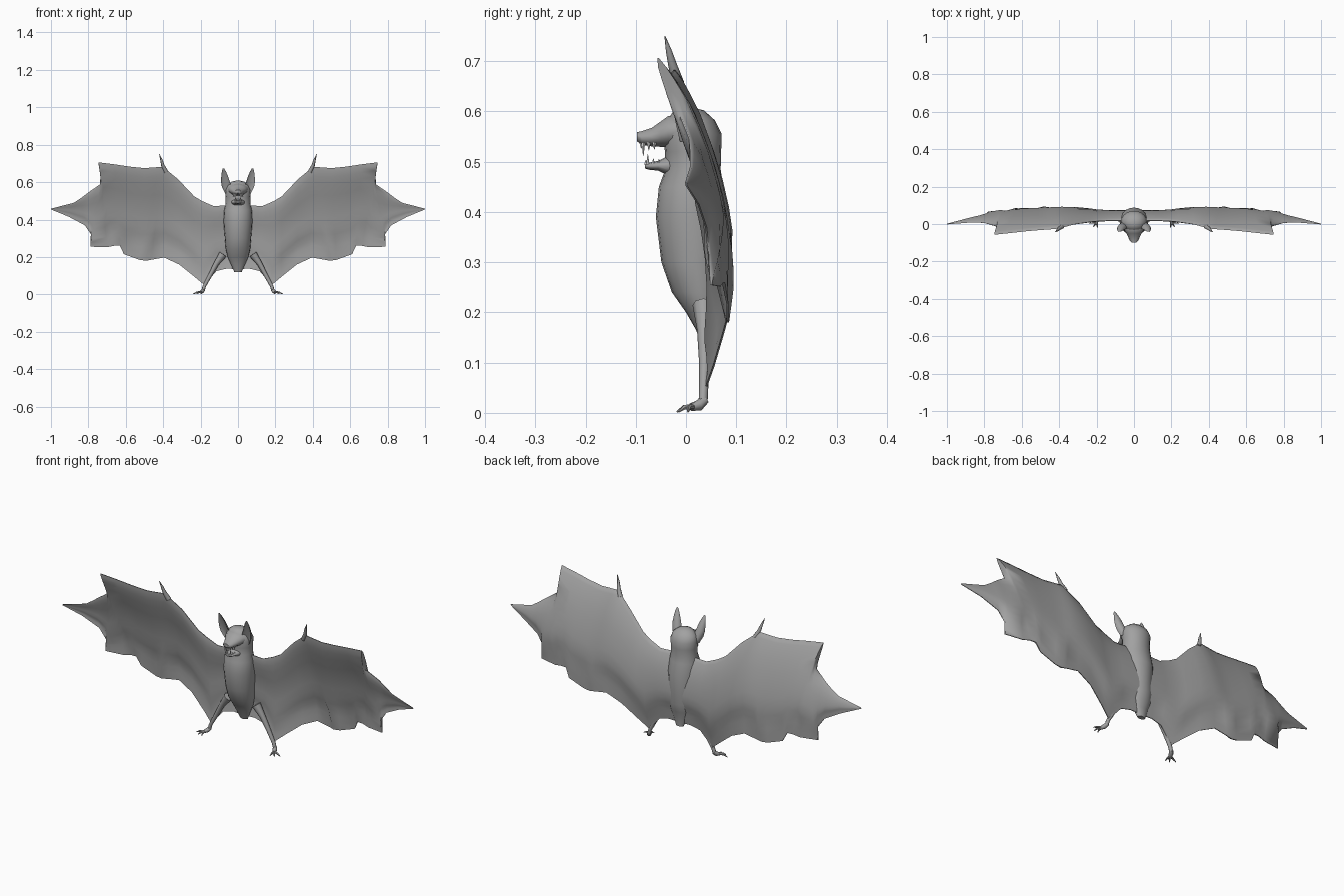
import bpy, bmesh, math
from mathutils import Vector


def material(name, c):
    m = bpy.data.materials.new(name)
    m.diffuse_color = (*c, 1)
    return m


FUR = material("grey_fur", (0.36, 0.36, 0.36))
TOOTH = material("white_tooth", (0.85, 0.85, 0.85))


def loft(name, rings, mat=FUR, mirror=False, caps=(True, True), angle=50):
    """Skin a list of equal-length point rings."""
    bm = bmesh.new()
    vs = [[bm.verts.new(p) for p in r] for r in rings]
    n = len(rings[0])
    for a, b in zip(vs, vs[1:]):
        for i in range(n):
            j = (i + 1) % n
            bm.faces.new((a[i], a[j], b[j], b[i]))
    if caps[0]:
        bm.faces.new(vs[0])
    if caps[1]:
        bm.faces.new(vs[-1])
    bmesh.ops.recalc_face_normals(bm, faces=bm.faces)
    me = bpy.data.meshes.new(name)
    bm.to_mesh(me)
    bm.free()
    me.materials.append(mat)
    ob = bpy.data.objects.new(name, me)
    bpy.context.collection.objects.link(ob)
    bpy.ops.object.select_all(action='DESELECT')
    ob.select_set(True)
    bpy.context.view_layer.objects.active = ob
    bpy.ops.object.shade_smooth_by_angle(angle=math.radians(angle))
    if mirror:
        ob.modifiers.new("mirror", 'MIRROR').use_clip = True
    return ob


def circle(n):
    return [(math.cos(2 * math.pi * i / n), math.sin(2 * math.pi * i / n)) for i in range(n)]


def tube(name, pts, n=8, mat=FUR, mirror=True):
    """Tapered tube through (x, y, z, radius) points."""
    ps = [Vector(p[:3]) for p in pts]
    rings = []
    for i, p in enumerate(ps):
        d = (ps[min(i + 1, len(ps) - 1)] - ps[max(i - 1, 0)]).normalized()
        u = d.cross(Vector((0, 1, 0.01))).normalized()
        if abs(d.y) > 0.95:
            u = Vector((1, 0, 0))
        v = d.cross(u).normalized()
        rings.append([p + (u * c + v * s) * pts[i][3] for c, s in circle(n)])
    return loft(name, rings, mat, mirror)


# Torso and head: z, centre y, half width, half depth
body = [(.12, .05, .02, .012), (.165, .042, .04, .022), (.2, .038, .055, .038),
        (.24, .028, .065, .056), (.3, .018, .07, .067), (.39, .014, .077, .074),
        (.45, .01, .074, .064), (.485, .014, .066, .055), (.52, .014, .066, .056),
        (.555, .013, .069, .058), (.583, .01, .06, .047), (.602, .006, .035, .03),
        (.608, .004, .01, .01)]
loft("torso_and_head", [[(rx * c, y + ry * s, z) for c, s in circle(20)]
                        for z, y, rx, ry in body])

# Muzzle and lower jaw: y, centre z, half width, half height
upper = [(0, .562, .06, .032), (-.035, .56, .05, .032), (-.05, .555, .04, .026),
         (-.068, .549, .031, .019), (-.088, .547, .024, .014), (-.098, .55, .014, .009)]
lower = [(0, .5, .045, .03), (-.035, .492, .035, .02), (-.055, .492, .027, .01),
         (-.075, .491, .019, .007), (-.082, .491, .01, .004)]
for name, prof in (("muzzle", upper), ("lower_jaw", lower)):
    loft(name, [[(rx * c, y, z + rz * s) for c, s in circle(14)] for y, z, rx, rz in prof])

# Teeth in two facing rows, fangs longest
for i, (x, y, ln) in enumerate([(.006, -.089, .012), (.015, -.085, .027),
                                (.021, -.074, .016), (.025, -.063, .014)]):
    tube("upper_tooth_%d" % i, [(x, y, .538, .0045), (x, y, .538 - ln, .0005)], 6, TOOTH)
    tube("lower_tooth_%d" % i, [(x * .75, y + .009, .494, .004),
                                (x * .75, y + .009, .494 + ln * .8, .0005)], 6, TOOTH)

# Cupped ears: z, centre x, centre y, half width, half depth
ear = [(.54, .05, .0, .018, .03), (.575, .06, -.008, .026, .026), (.605, .068, -.014, .023, .022),
       (.635, .072, -.02, .017, .015), (.66, .076, -.026, .01, .007), (.674, .078, -.03, .003, .003)]
loft("ear", [[(x + rx * c, y + ry * (s if s > 0 else -.45 * s) - .012, z) for c, s in circle(16)]
             for z, x, y, rx, ry in ear], mirror=True)

# Wing stations: leading edge x, y, z, trailing edge x, y, z, finger ridge (1 = bone)
wing = [(0, .02, .475, 0, .05, .135, 0), (.07, .02, .475, .06, .05, .138, 0),
        (.13, .02, .472, .115, .048, .125, 0), (.19, .018, .498, .18, .04, .05, .6),
        (.235, .013, .525, .23, .055, .092, 0), (.32, .0, .615, .315, .075, .16, 0),
        (.375, -.015, .66, .395, .085, .197, 0), (.40, -.022, .683, .465, .085, .185, 0),
        (.43, -.025, .68, .49, .083, .18, 1), (.5, -.03, .675, .525, .083, .184, 0),
        (.58, -.037, .683, .61, .083, .215, 0), (.66, -.046, .695, .632, .075, .26, 1),
        (.747, -.055, .706, .662, .073, .26, 0), (.736, -.03, .64, .70, .067, .252, 0),
        (.735, -.01, .59, .79, .05, .255, .8), (.80, .008, .545, .785, .045, .32, 0),
        (.835, .01, .518, .82, .04, .37, 0), (.877, .01, .49, .905, .025, .415, 0),
        (1, 0, .458, 1, 0, .454, 0)]
STEPS = [0, .04, .1, .18, .3, .42, .54, .64, .72, .79, .86, .93, 1]


def section(s):
    a, b, bone = Vector(s[:3]), Vector(s[3:6]), s[6]
    size = min(1, (b - a).length / .4)
    end = .74 + .2 * bone
    front, back = [], []
    for t in STEPS:
        p = a.lerp(b, t)
        p.y += .032 * size * math.sin(math.pi * t)
        rise = min(1, t / .18) ** .6
        k = min(1, max(0, (t - .62 - .2 * bone) / (end + .1 - .62 - .2 * bone)))
        h = .002 + .019 * size * rise * (1 - k * k * (3 - 2 * k))
        front.append((p.x, p.y - h, p.z))
        back.append((p.x, p.y + h * .7, p.z))
    return front + back[::-1]


loft("wing", [section(s) for s in wing], mirror=True, caps=(False, True), angle=70)

# Thumb claw on the leading edge
tube("thumb_claw", [(.385, -.015, .655, .012), (.402, -.026, .69, .009),
                    (.41, -.034, .72, .006), (.421, -.042, .75, .001)])

# Legs, feet and toes
tube("leg", [(.08, .035, .215, .022), (.115, .036, .165, .014), (.15, .037, .1, .011),
             (.18, .035, .045, .009), (.187, .034, .02, .009)])
tube("foot", [(.184, .038, .026, .009), (.192, .026, .015, .011), (.2, .01, .011, .008)])
for i, (x, y) in enumerate([(.24, .004), (.218, -.015), (.195, -.018)]):
    tube("toe_%d" % i, [(.197, .015, .012, .006), ((x + .2) / 2, y / 2 + .004, .011, .005),
                        (x, y, .002, .0015)], 6)
